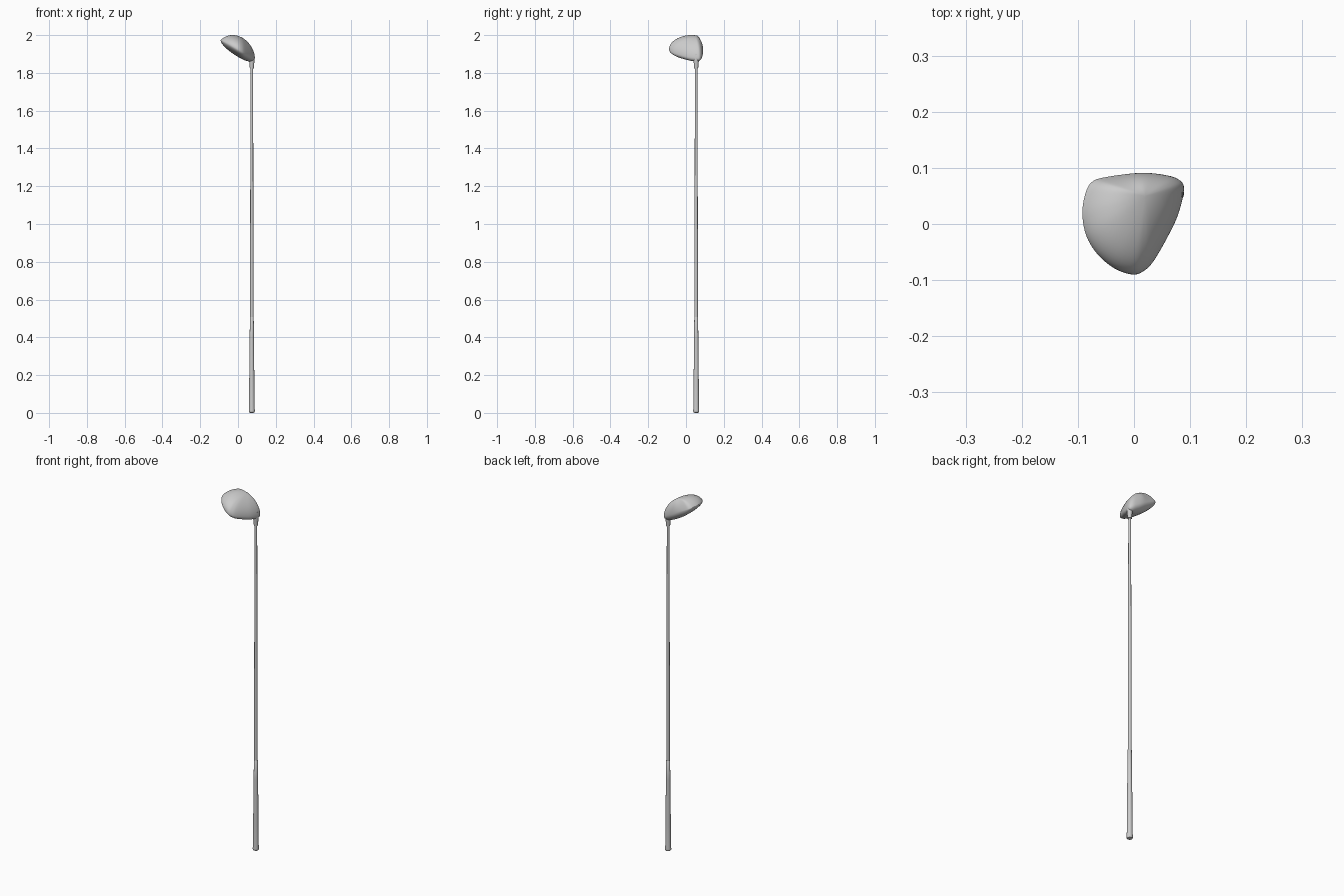
import bpy, bmesh, math
from mathutils import Vector

if "Cube" in bpy.data.objects:
    bpy.data.objects.remove(bpy.data.objects["Cube"])

SX, SY = 0.073, 0.054  # shaft axis


def finish(name, bm, angle):
    bmesh.ops.recalc_face_normals(bm, faces=bm.faces)
    me = bpy.data.meshes.new(name)
    bm.to_mesh(me)
    bm.free()
    ob = bpy.data.objects.new(name, me)
    bpy.context.collection.objects.link(ob)
    bpy.ops.object.select_all(action='DESELECT')
    ob.select_set(True)
    bpy.context.view_layer.objects.active = ob
    bpy.ops.object.shade_smooth_by_angle(angle=math.radians(angle))
    return ob


def skin(bm, rings):
    for a, b in zip(rings, rings[1:]):
        for i in range(len(a)):
            j = (i + 1) % len(a)
            bm.faces.new((a[i], a[j], b[j], b[i]))
    bm.faces.new(rings[0])
    bm.faces.new(rings[-1])


def turned(name, profile, n=32):
    bm = bmesh.new()
    rings = []
    for r, z in profile:
        rings.append([bm.verts.new((SX + r * math.cos(2 * math.pi * k / n),
                                    SY + r * math.sin(2 * math.pi * k / n), z))
                      for k in range(n)])
    skin(bm, rings)
    return finish(name, bm, 40)


def smooth_loop(pts, steps):
    out, n = [], len(pts)
    for i in range(n):
        p0, p1, p2, p3 = (Vector(pts[(i + k) % n]) for k in (-1, 0, 1, 2))
        for s in range(steps):
            t = s / steps
            out.append(0.5 * (2 * p1 + (p2 - p0) * t
                              + (2 * p0 - 5 * p1 + 4 * p2 - p3) * t * t
                              + (3 * p1 - p0 - 3 * p2 + p3) * t ** 3))
    return out


# club head: plan outline, domed sole above and shallower crown below a tilted rim;
# the dome thins to a sharper edge toward the toe (-x)
outline = [(-.092, .018), (-.087, .053), (-.076, .074), (-.053, .083), (.01, .091),
           (.054, .0875), (.080, .079), (.089, .062), (.079, .018), (.061, -.021),
           (.035, -.066), (.017, -.084), (-.003, -.090), (-.035, -.079),
           (-.065, -.054), (-.085, -.021)]
loop = smooth_loop(outline, 5)
top_c, low_c = Vector((.020, .050)), Vector((.020, .045))
bm = bmesh.new()
rings = []
N = 16
for k in range(-N, N + 1):
    phi = k / N * math.pi / 2 * 0.985
    s, h = math.cos(phi), math.sin(phi)
    c = top_c if k > 0 else low_c
    ring = []
    for p in loop:
        q = c + (p - c) * s
        toe = max(0, -(p - c).normalized().x) ** 2
        lift = 0.073 * h ** (1 + 0.9 * toe) if k > 0 else 0.041 * h
        ring.append(bm.verts.new((q.x, q.y, 1.925 - 0.52 * q.x + lift)))
    rings.append(ring)
skin(bm, rings)
finish("club_head", bm, 60)

# hosel, shaft and grip
turned("hosel", [(.0105, 1.822), (.0112, 1.835), (.0128, 1.850), (.0140, 1.862),
                 (.0150, 1.880), (.0135, 1.900)])
turned("shaft", [(.0090, .36), (.0086, .9), (.0078, 1.4), (.0068, 1.83)])
turned("grip", [(.006, 0), (.013, .002), (.0160, .007), (.0160, .013), (.0146, .03),
                (.0138, .15), (.0125, .28), (.0112, .40), (.0102, .505), (.0085, .507)])
